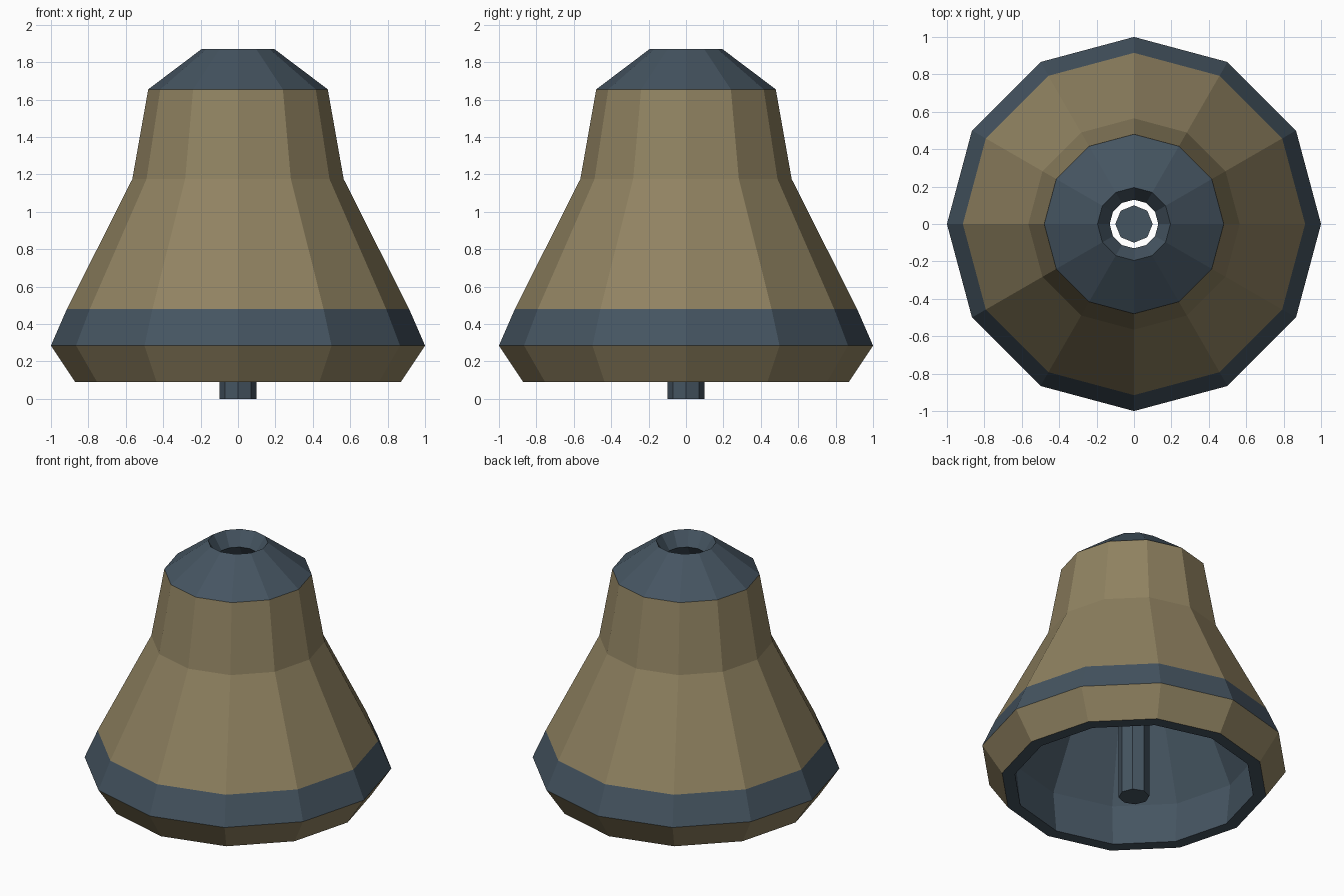
import bpy, bmesh
from math import cos, sin, tau

if "Cube" in bpy.data.objects:
    bpy.data.objects.remove(bpy.data.objects["Cube"])


def material(name, color):
    m = bpy.data.materials.new(name)
    m.diffuse_color = (*color, 1)
    m.use_nodes = True
    m.node_tree.nodes["Principled BSDF"].inputs["Base Color"].default_value = m.diffuse_color
    return m


TAN = material("tan", (0.28, 0.225, 0.12))
BLUE = material("slate", (0.06, 0.09, 0.12))


def lathe(name, profile, sides, slots):
    """Revolve a closed (radius, z) profile; slots gives a material per segment."""
    bm = bmesh.new()
    rings = []
    for r, z in profile:
        if r == 0:
            rings.append([bm.verts.new((0, 0, z))] * sides)
        else:
            rings.append([bm.verts.new((r * cos(tau * i / sides), r * sin(tau * i / sides), z))
                          for i in range(sides)])
    for k, slot in enumerate(slots):
        a, b = rings[k], rings[(k + 1) % len(rings)]
        for i in range(sides):
            j = (i + 1) % sides
            corners = list(dict.fromkeys((a[i], a[j], b[j], b[i])))
            bm.faces.new(corners).material_index = slot
    bmesh.ops.recalc_face_normals(bm, faces=bm.faces)
    me = bpy.data.meshes.new(name)
    bm.to_mesh(me)
    bm.free()
    me.materials.append(TAN)
    me.materials.append(BLUE)
    ob = bpy.data.objects.new(name, me)
    bpy.context.collection.objects.link(ob)
    return ob


# Hollow bell shell: outside from lip to crown, then hole and inner wall
outer = [(0.87, 0.09), (1.0, 0.285), (0.915, 0.48), (0.565, 1.175), (0.48, 1.655), (0.195, 1.87)]
inner = [(0.13, 1.77), (0.385, 1.57), (0.465, 1.10), (0.815, 0.39), (0.785, 0.09)]
lathe("bell_shell", outer + inner, 12, [0, 1, 0, 0, 1, 1, 1, 1, 1, 1, 1])

# Clapper rod hanging below the lip
lathe("clapper", [(0, 0), (0.1, 0), (0.1, 1.7), (0, 1.7)], 8, [1, 1, 1])
